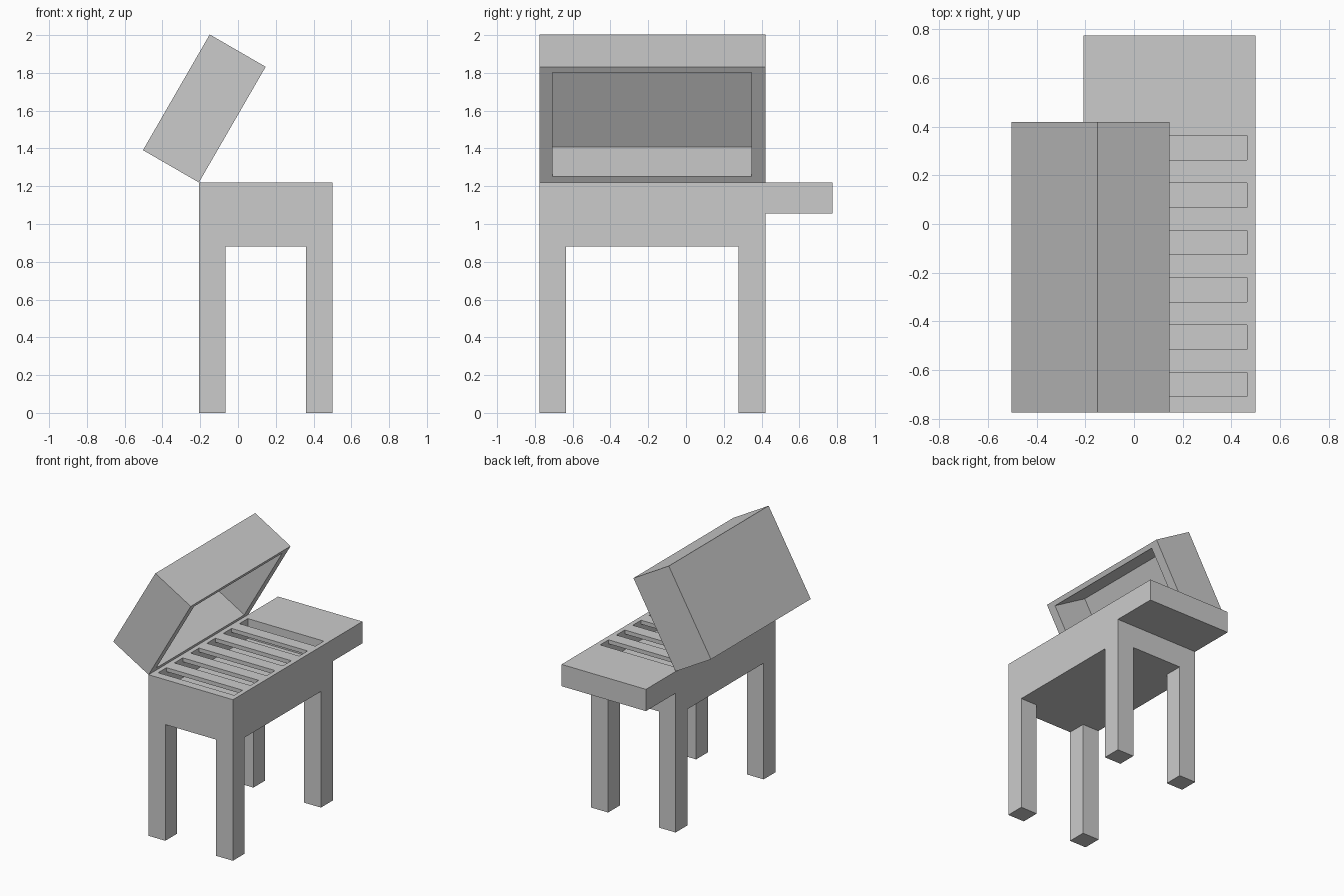
import bpy, bmesh, math
from mathutils import Matrix, Vector

if "Cube" in bpy.data.objects:
    bpy.data.objects.remove(bpy.data.objects["Cube"])

X0, X1, Y0, Y1 = -0.207, 0.5, -0.775, 0.42
TOP, BASE, END = 1.22, 0.88, 0.775


def box(name, x, y, z):
    """Axis-aligned box from (min, max) ranges."""
    bm = bmesh.new()
    bmesh.ops.create_cube(bm, size=1)
    for v in bm.verts:
        v.co = [r[0] if c < 0 else r[1] for c, r in zip(v.co, (x, y, z))]
    me = bpy.data.meshes.new(name)
    bm.to_mesh(me)
    bm.free()
    ob = bpy.data.objects.new(name, me)
    bpy.context.collection.objects.link(ob)
    return ob


def cut(ob, cutter):
    cutter.hide_render = True
    cutter.hide_set(True)
    mod = ob.modifiers.new("cut", 'BOOLEAN')
    mod.operation = 'DIFFERENCE'
    mod.solver = 'EXACT'
    mod.object = cutter


# Firebox with a coal cavity under a slotted grate
wall, grate, depth = 0.035, 0.03, 0.15
slot, pitch, first = 0.1, 0.1946, -0.71
last = first + 5 * pitch + slot
body = box("firebox", (X0, X1), (Y0, Y1), (BASE, TOP))
inner_x = (X0 + wall, X1 - wall)
cut(body, box("coal_cutter", inner_x, (first, last), (TOP - depth, TOP + 0.1)))

# Grate frame bars between the slots
for i in range(5):
    y = first + i * pitch + slot
    box(f"grate_bar_{i + 1}", inner_x, (y, y + pitch - slot), (TOP - grate, TOP))

# Side shelf
box("side_shelf", (X0, X1), (Y1, END), (1.055, TOP))

# Legs
w = 0.141
for side, x in (("left", X0), ("right", X1 - w)):
    for pos, y in (("front", Y0), ("back", Y1 - w)):
        box(f"{pos}_{side}_leg", (x, x + w), (y, y + w), (0, BASE))

# Hollow lid, hinged open by 60 degrees along the left top edge
L, H = X1 - X0, 0.342
lid = box("lid", (0, L), (Y0, Y1), (0, H))
hollow = box("lid_cutter", (wall, L - wall), (-0.708, 0.346), (-0.1, 0.315))
hinge = Matrix.Translation((X0, 0, TOP)) @ Matrix.Rotation(-math.radians(60), 4, 'Y')
for ob in (lid, hollow):
    ob.data.transform(hinge)
cut(lid, hollow)
